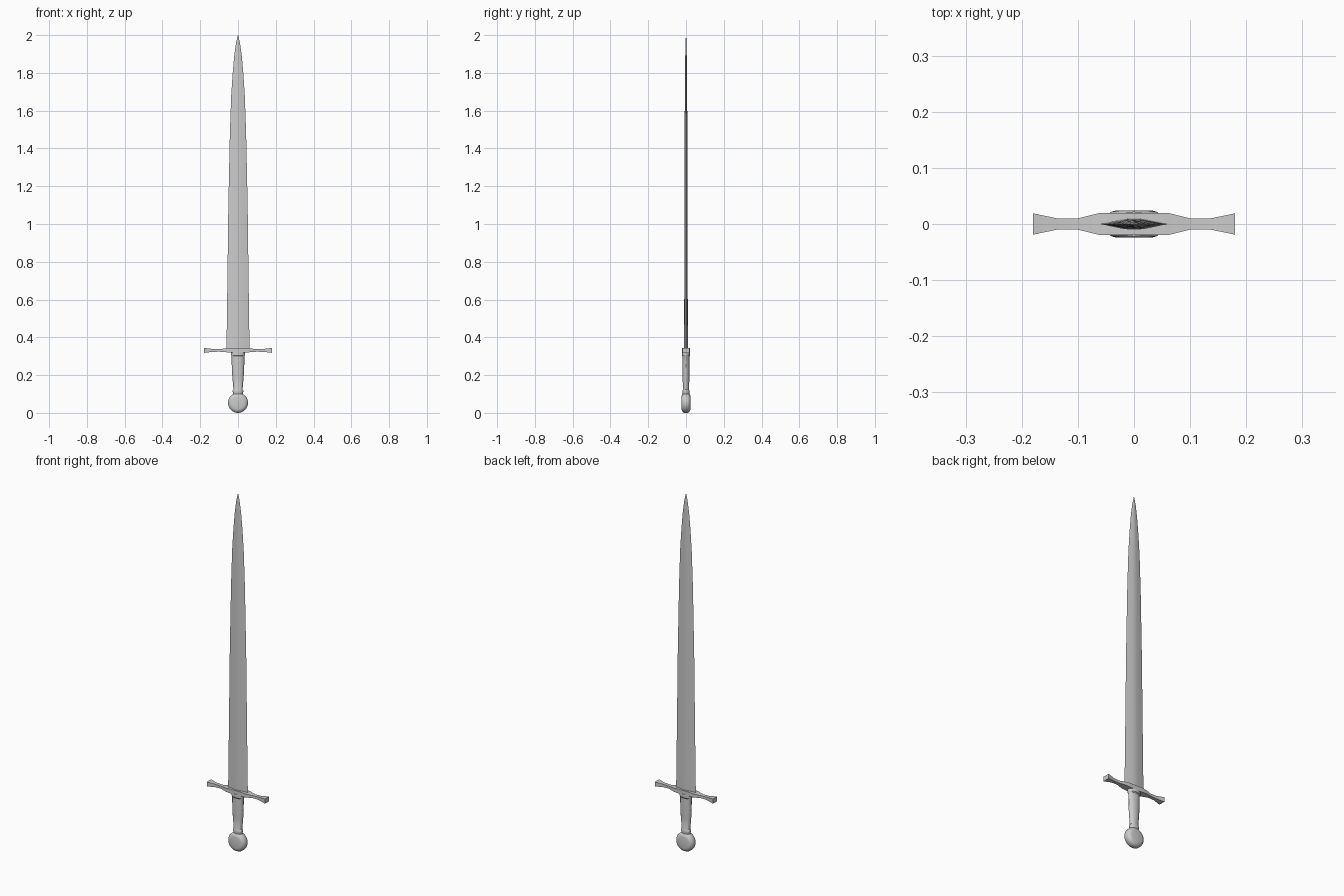
import bpy, bmesh
from math import sin, cos, pi

if "Cube" in bpy.data.objects:
    bpy.data.objects.remove(bpy.data.objects["Cube"])


def loft(name, rings, angle=30):
    """Skin a list of equal-length point rings and cap both ends."""
    bm = bmesh.new()
    loops = [[bm.verts.new(p) for p in ring] for ring in rings]
    n = len(loops[0])
    for a, b in zip(loops, loops[1:]):
        for i in range(n):
            j = (i + 1) % n
            bm.faces.new((a[i], a[j], b[j], b[i]))
    bm.faces.new(loops[0][::-1])
    bm.faces.new(loops[-1])
    bmesh.ops.remove_doubles(bm, verts=bm.verts, dist=1e-5)
    bmesh.ops.recalc_face_normals(bm, faces=bm.faces)
    me = bpy.data.meshes.new(name)
    bm.to_mesh(me)
    bm.free()
    ob = bpy.data.objects.new(name, me)
    bpy.context.collection.objects.link(ob)
    bpy.ops.object.select_all(action='DESELECT')
    ob.select_set(True)
    bpy.context.view_layer.objects.active = ob
    bpy.ops.object.shade_smooth_by_angle(angle=angle * pi / 180)
    return ob


def ellipse(rx, ry, z, n=20):
    return [(rx * cos(2 * pi * i / n), ry * sin(2 * pi * i / n), z) for i in range(n)]


def blade_section(w, t, z):
    half = [(w, 0), (0.3 * w, 0.9 * t), (0, t), (-0.3 * w, 0.9 * t)]
    return [(x, y, z) for x, y in half] + [(-x, -y, z) for x, y in half]


# Blade: long taper curving in to the point (half width, half thickness, height)
blade = [(0.061, 0.010, 0.335), (0.056, 0.009, 0.7), (0.051, 0.0085, 1.1),
         (0.043, 0.0075, 1.48), (0.036, 0.006, 1.68), (0.028, 0.005, 1.80),
         (0.020, 0.004, 1.89), (0.011, 0.003, 1.955), (0.001, 0.0005, 2.0)]
loft("blade", [blade_section(*s) for s in blade], 20)

# Crossguard: waisted bar with flared ends (x, half depth, half height)
side = [(0.180, 0.019, 0.013), (0.137, 0.010, 0.008), (0.100, 0.010, 0.007),
        (0.060, 0.020, 0.010), (0.035, 0.020, 0.012)]
stations = side + [(-x, y, h) for x, y, h in reversed(side)]
gz = 0.331
loft("crossguard", [[(x, -y, gz - h), (x, y, gz - h), (x, y, gz + h), (x, -y, gz + h)]
                    for x, y, h in stations], 20)

# Grip: oval handle narrowing to the pommel, with a small collar at each end
grip = [(0.026, 0.017, 0.100), (0.028, 0.019, 0.112), (0.028, 0.019, 0.118),
        (0.024, 0.016, 0.124), (0.030, 0.018, 0.19), (0.033, 0.0185, 0.25),
        (0.034, 0.018, 0.300), (0.037, 0.022, 0.305), (0.037, 0.022, 0.324)]
loft("grip", [ellipse(*s) for s in grip])

# Pommel: wheel facing front and back (radius, y)
wheel = [(0.032, 0.024), (0.040, 0.022), (0.049, 0.016), (0.053, 0.008)]
wheel = [(r, -y) for r, y in wheel] + [(r, y) for r, y in reversed(wheel)]
loft("pommel", [[(x, y, 0.053 + z) for x, z, _ in ellipse(r, r, 0, 32)]
                for r, y in wheel], 35)
